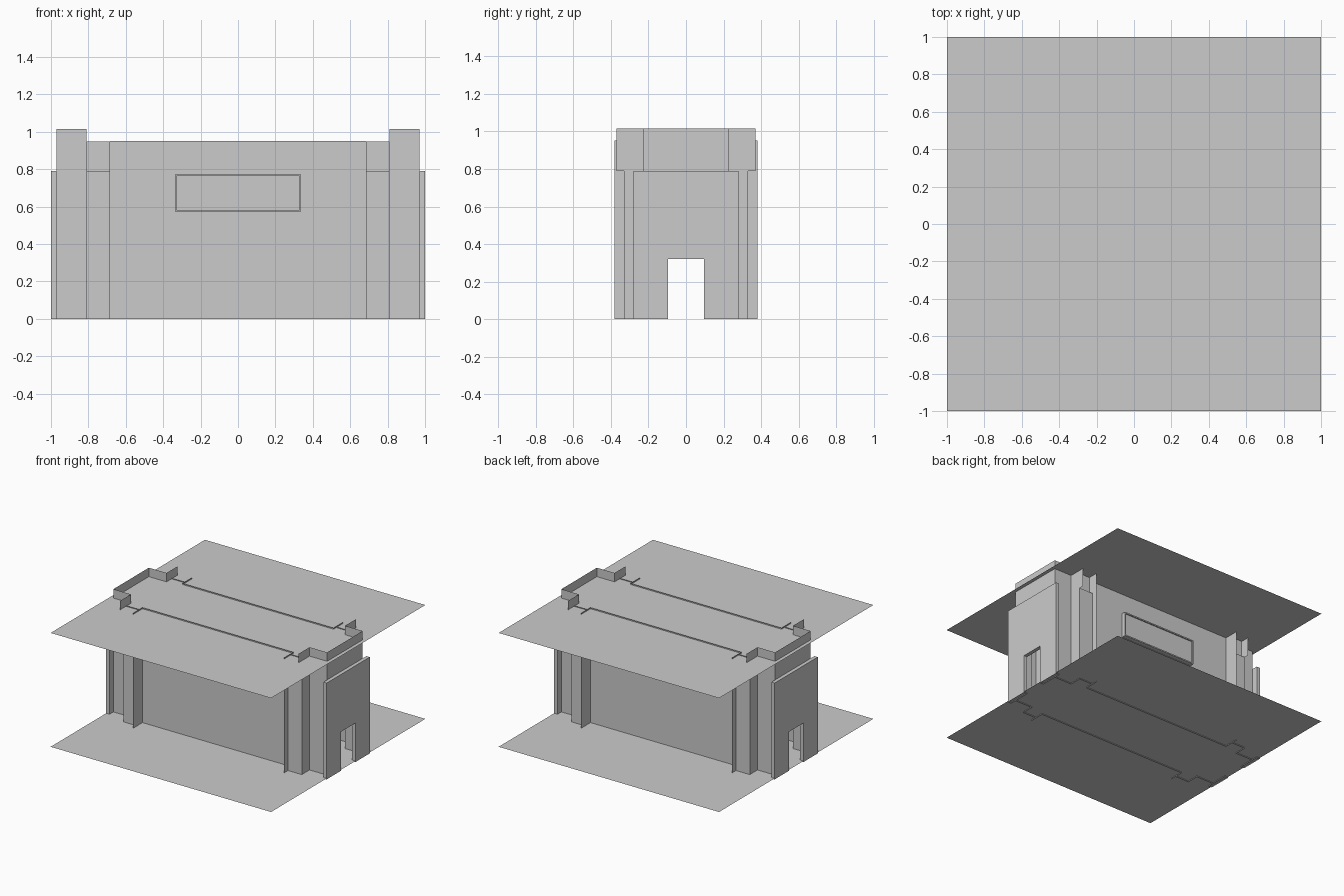
import bpy

if "Cube" in bpy.data.objects:
    bpy.data.objects.remove(bpy.data.objects["Cube"])


def build(name, verts, faces, mirror=True):
    """Mesh object from one quarter of the building, mirrored in x and y."""
    me = bpy.data.meshes.new(name)
    me.from_pydata(verts, [], faces)
    ob = bpy.data.objects.new(name, me)
    bpy.context.collection.objects.link(ob)
    if mirror:
        m = ob.modifiers.new("mirror", 'MIRROR')
        m.use_axis = (True, True, False)
        m.merge_threshold = 0.0005
    return ob


def strip(name, path, z0, z1):
    """Upright sheet wall following a plan path."""
    n = len(path)
    verts = [(x, y, z) for z in (z0, z1) for x, y in path]
    faces = [(i, i + 1, n + i + 1, n + i) for i in range(n - 1)]
    return build(name, verts, faces)


def quads(name, items, mirror=True):
    """Sheet made of separate four-cornered panels."""
    verts = [p for q in items for p in q]
    faces = [tuple(range(4 * i, 4 * i + 4)) for i in range(len(items))]
    return build(name, verts, faces, mirror)


def flat(x0, x1, y0, y1, z):
    return [(x0, y0, z), (x1, y0, z), (x1, y1, z), (x0, y1, z)]


def facing_x(x, y0, y1, z0, z1):
    return [(x, y0, z0), (x, y1, z0), (x, y1, z1), (x, y0, z1)]


def facing_y(y, x0, x1, z0, z1):
    return [(x0, y, z0), (x1, y, z0), (x1, y, z1), (x0, y, z1)]


WALL, COL, TOP = 0.26, 0.33, 0.79
DOOR_Y, DOOR_Z = 0.095, 0.32

# floor and ceiling sheets
quads("floor", [flat(-1, 1, -1, 1, 0.008)], False)
quads("ceiling", [flat(-1, 1, -1, 1, 0.942)], False)

# long side walls with the projecting fins at their ends
strip("side_wall", [(0, WALL), (0.685, WALL), (0.685, 0.38)], 0, 0.952)

# corner columns, stepped back above the ledge
strip("column", [(0.685, COL), (0.81, COL), (0.81, 0.23), (0.97, 0.23)], 0, TOP)
strip("column_upper", [(0.685, 0.295), (0.81, 0.295)], TOP, 0.948)
quads("column_ledge", [flat(0.685, 0.81, 0.295, COL, TOP)])

# raised collar standing above the ceiling at both ends
strip("end_collar", [(0.81, 0.37), (0.81, 0.23), (0.97, 0.23), (0.97, 0)], TOP, 1.015)

# end walls: outer plate, inner wall, edge returns and doorway reveal
end = []
for x, width in ((1.0, 0.28), (0.97, 0.28)):
    end.append(facing_x(x, DOOR_Y, width, 0, TOP))
    end.append(facing_x(x, 0, DOOR_Y, DOOR_Z, TOP))
end += [facing_y(0.28, 0.97, 1, 0, TOP),
        facing_y(DOOR_Y, 0.97, 1, 0, DOOR_Z),
        flat(0.97, 1, 0, DOOR_Y, DOOR_Z),
        flat(0.97, 1, 0, 0.28, TOP)]
quads("end_wall", end)

# window boxes on the long walls, with a thin rim around a recessed pane
HX, Z0, Z1, OUT, RIM, IN = 0.335, 0.57, 0.775, 0.295, 0.01, 0.285
box = [facing_x(HX, WALL, OUT, Z0, Z1),
       flat(0, HX, WALL, OUT, Z0), flat(0, HX, WALL, OUT, Z1),
       facing_y(OUT, HX - RIM, HX, Z0, Z1),
       facing_y(OUT, 0, HX - RIM, Z0, Z0 + RIM),
       facing_y(OUT, 0, HX - RIM, Z1 - RIM, Z1),
       facing_x(HX - RIM, IN, OUT, Z0 + RIM, Z1 - RIM),
       flat(0, HX - RIM, IN, OUT, Z0 + RIM),
       flat(0, HX - RIM, IN, OUT, Z1 - RIM),
       facing_y(IN, 0, HX - RIM, Z0 + RIM, Z1 - RIM)]
quads("window_box", box)
